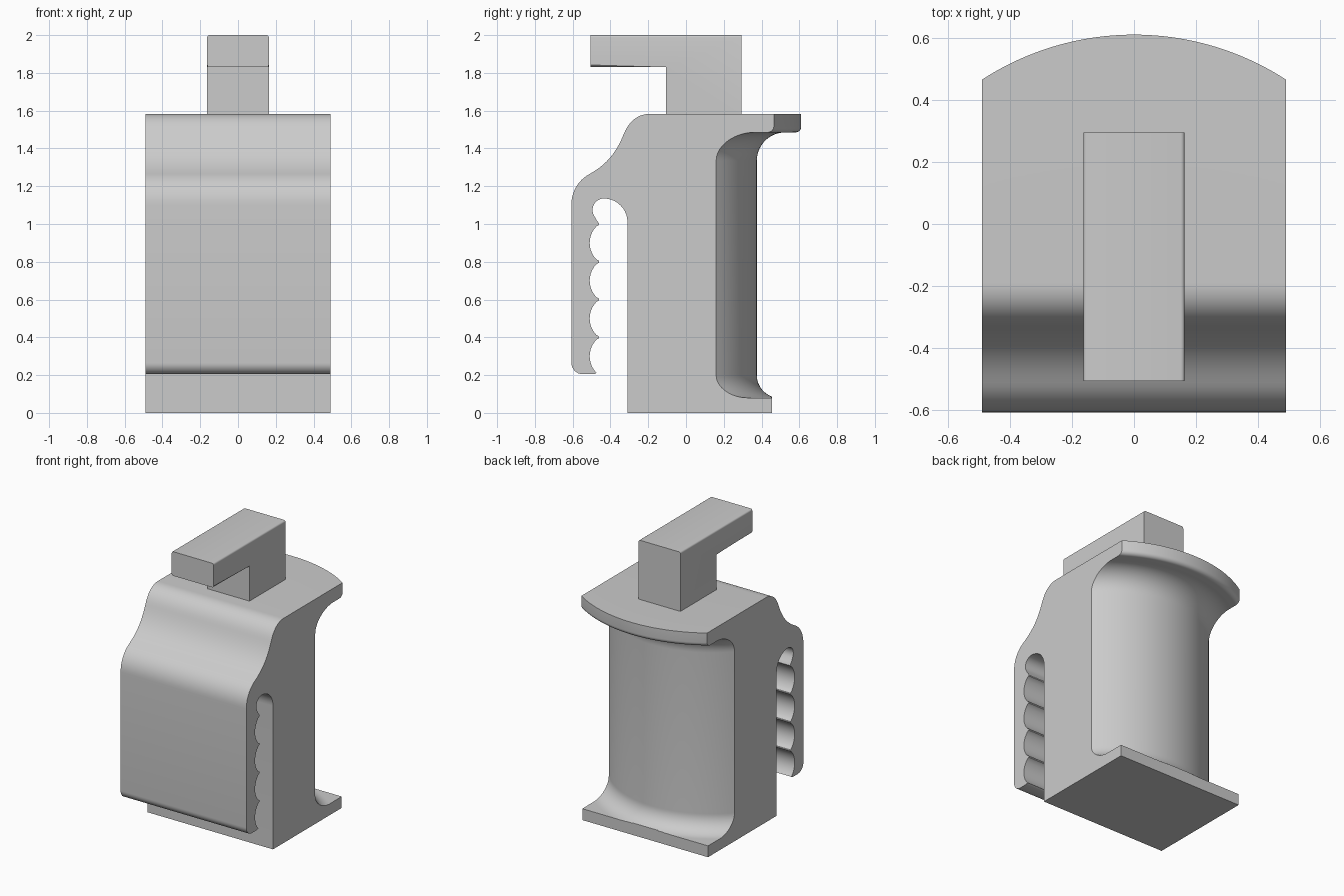
import bpy, bmesh
from math import sin, cos, radians, sqrt
from mathutils import Vector
from mathutils.geometry import interpolate_bezier

cube = bpy.data.objects.get("Cube")
if cube:
    bpy.data.objects.remove(cube, do_unlink=True)

grey = bpy.data.materials.new("plain grey")
grey.use_nodes = True
colour = (0.6, 0.6, 0.6, 1)
grey.diffuse_color = colour
grey.node_tree.nodes["Principled BSDF"].inputs["Base Color"].default_value = colour


def arc(cy, cz, r, start, end, steps=10):
    """Points on a circle arc, angles in degrees."""
    angles = [radians(start + (end - start) * i / steps) for i in range(steps + 1)]
    return [(cy + r * cos(a), cz + r * sin(a)) for a in angles]


def bezier(a, b, c, d, steps=12):
    pts = interpolate_bezier(*(Vector((*p, 0)) for p in (a, b, c, d)), steps)
    return [(p.x, p.y) for p in pts]


def loft(name, xs, outline_at):
    """Join the y-z outlines found at each x and cap both ends."""
    bm = bmesh.new()
    rings = [[bm.verts.new((x, y, z)) for y, z in outline_at(x)] for x in xs]
    n = len(rings[0])
    for a, b in zip(rings, rings[1:]):
        for i in range(n):
            j = (i + 1) % n
            bm.faces.new((a[i], a[j], b[j], b[i]))
    bm.faces.new(rings[0])
    bm.faces.new(rings[-1])
    bmesh.ops.remove_doubles(bm, verts=bm.verts, dist=0.00002)
    bmesh.ops.recalc_face_normals(bm, faces=bm.faces)
    return name, bm


def finish(name, bm):
    mesh = bpy.data.meshes.new(name)
    bm.to_mesh(mesh)
    bm.free()
    mesh.materials.append(grey)
    obj = bpy.data.objects.new(name, mesh)
    bpy.context.collection.objects.link(obj)
    bpy.ops.object.select_all(action='DESELECT')
    obj.select_set(True)
    bpy.context.view_layer.objects.active = obj
    bpy.ops.object.shade_smooth_by_angle(angle=radians(32))


HALF_WIDTH, TOP, PLATE_BACK, AXIS_Y = 0.49, 1.583, 0.455, -0.29

# Round back: radius and height about an upright axis
back = [(1.0, 0.08)]
back += arc(0.785, 0.2, 0.12, 270, 180, 16)
back += arc(0.815, 1.335, 0.15, 180, 90, 14)
back += arc(0.87, 1.515, 0.03, -90, 0, 6)
back += [(0.9, TOP)]

# Curved shoulder, from the grip up to the top
front = bezier((-0.607, 1.1), (-0.607, 1.18), (-0.565, 1.235), (-0.51, 1.265))
front += bezier((-0.51, 1.265), (-0.41, 1.32), (-0.365, 1.39), (-0.33, 1.475))[1:]
front += bezier((-0.33, 1.475), (-0.3, 1.55), (-0.25, TOP), (-0.19, TOP))[1:]
front.reverse()

# Grip: rounded lower end, finger scallops, then the slot
front += arc(-0.547, 0.265, 0.06, 180, 270, 8)
front += [(-0.488, 0.205), (-0.48, 0.208)]
for k in range(4):
    zc = 0.3 + 0.2 * k
    front += arc(-0.385, zc, 0.125, 225, 135)
    front += [(-0.462, zc + 0.094), (-0.46, zc + 0.1), (-0.462, zc + 0.106)]
front += [(-0.473, 1.02)]
front += arc(-0.435, 1.075, 0.06, 210, 90)
front += arc(-0.435, 1.01, 0.125, 90, 0)[1:]
front += [(-0.31, 0)]


def body_outline(x):
    pts = [(PLATE_BACK, 0)]
    for r, z in back:
        y = AXIS_Y + sqrt(r * r - x * x)
        pts.append((min(y, PLATE_BACK) if z < 0.3 else y, z))
    return pts + front


columns = 40
xs = [HALF_WIDTH * (2 * i / columns - 1) for i in range(columns + 1)]
finish(*loft("body_with_grip", xs, body_outline))

# Top hook: post and forward arm with softened long edges
hook = [(-0.105, TOP - 0.01), (0.295, TOP - 0.01), (0.295, 2),
        (-0.505, 2), (-0.505, 1.83), (-0.105, 1.83)]
name, bm = loft("top_hook", (-0.163, 0.163), lambda x: hook)
long_edges = [e for e in bm.edges
              if abs(e.verts[0].co.y - e.verts[1].co.y) > 0.1
              and min(v.co.z for v in e.verts) > 1.8]
bmesh.ops.bevel(bm, geom=long_edges, offset=0.012, segments=4,
                profile=0.5, affect='EDGES')
finish(name, bm)
